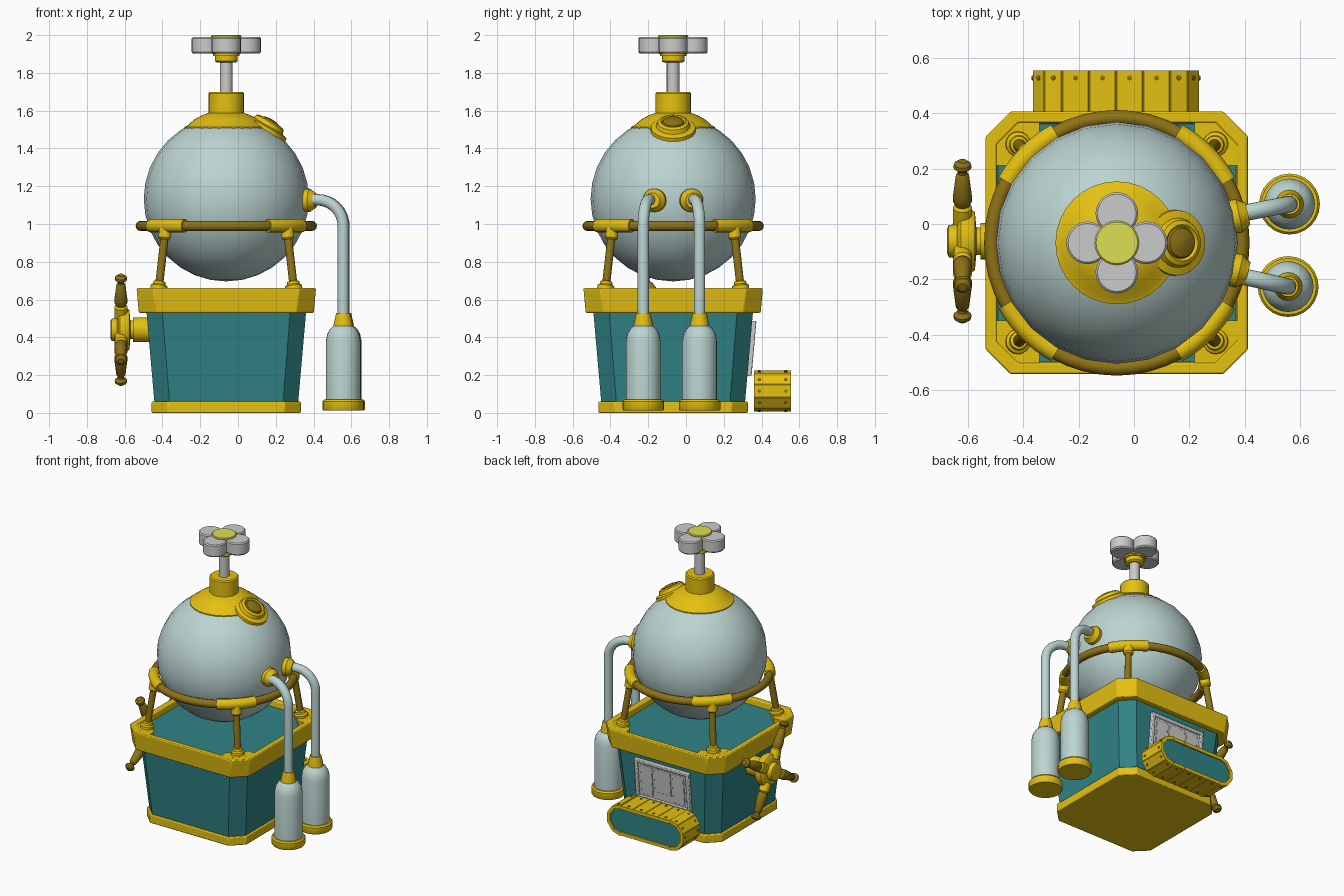
import bpy, bmesh, math
from mathutils import Vector, Matrix

if "Cube" in bpy.data.objects:
    bpy.data.objects.remove(bpy.data.objects["Cube"])

CX, CY = -0.062, -0.068
T, R = Matrix.Translation, Matrix.Rotation
AXIS = T((CX, CY, 0))


def material(name, rgb):
    m = bpy.data.materials.new(name)
    m.diffuse_color = (*rgb, 1)
    m.use_nodes = True
    m.node_tree.nodes["Principled BSDF"].inputs["Base Color"].default_value = m.diffuse_color
    return m


BRASS = material("brass", (0.78, 0.53, 0.006))
BRONZE = material("bronze", (0.27, 0.17, 0.008))
TEAL = material("teal", (0.03, 0.23, 0.24))
PALE = material("pale_blue", (0.50, 0.66, 0.64))
LIME = material("lime", (0.72, 0.74, 0.09))


def loft(name, rings, mat=None, closed=False, m=Matrix(), bevel=0):
    """Skin a list of equal-sized rings; closed joins last to first."""
    bm = bmesh.new()
    vs = [[bm.verts.new(m @ Vector(p)) for p in r] for r in rings]
    n = len(rings[0])
    for a, b in zip(vs, vs[1:] + vs[:1] if closed else vs[1:]):
        for i in range(n):
            bm.faces.new((a[i], a[(i + 1) % n], b[(i + 1) % n], b[i]))
    if not closed:
        bm.faces.new(vs[0])
        bm.faces.new(vs[-1])
    bmesh.ops.recalc_face_normals(bm, faces=bm.faces)
    me = bpy.data.meshes.new(name)
    bm.to_mesh(me)
    bm.free()
    ob = bpy.data.objects.new(name, me)
    bpy.context.collection.objects.link(ob)
    if mat:
        me.materials.append(mat)
    if bevel:
        b = ob.modifiers.new("bevel", 'BEVEL')
        b.width, b.segments = bevel, 2
    return ob


def circle(r, z, n):
    return [(r * math.cos(2 * math.pi * i / n), r * math.sin(2 * math.pi * i / n), z) for i in range(n)]


def lathe(name, profile, mat=None, m=AXIS, n=24):
    return loft(name, [circle(max(r, 0.001), z, n) for r, z in profile], mat, m=m)


def sweep(name, pts, normal, r, mat, closed=False, n=12):
    pts, rings = [Vector(p) for p in pts], []
    for i, p in enumerate(pts):
        a = pts[i - 1] if closed or i else p
        b = pts[(i + 1) % len(pts)] if closed or i < len(pts) - 1 else p
        v = (b - a).normalized().cross(normal)
        rings.append([p + r * (math.cos(k * math.tau / n) * normal + math.sin(k * math.tau / n) * v) for k in range(n)])
    return loft(name, rings, mat, closed)


def box(name, c, s, mat=None, m=Matrix(), bevel=0):
    x, y, z = (v / 2 for v in s)
    rings = [[(-x, -y, k), (x, -y, k), (x, y, k), (-x, y, k)] for k in (-z, z)]
    return loft(name, rings, mat, m=m @ T(c), bevel=bevel)


def octagon(h, c, z):
    k = h - c
    return [(h, -k, z), (h, k, z), (k, h, z), (-k, h, z), (-h, k, z), (-h, -k, z), (-k, -h, z), (k, -h, z)]


def along(p, d):
    return T(p) @ Vector(d).to_track_quat('Z', 'Y').to_matrix().to_4x4()


# Tapered body, base plate and hollow top rim
loft("base_plate", [octagon(0.395, 0.085, 0), octagon(0.395, 0.085, 0.06)], BRASS, m=AXIS, bevel=0.006)
loft("body", [octagon(0.38, 0.08, 0.05), octagon(0.43, 0.085, 0.62)], TEAL, m=AXIS)
loft("top_rim", [octagon(0.42, 0.08, 0.53), octagon(0.463, 0.09, 0.53), octagon(0.475, 0.09, 0.66),
                 octagon(0.435, 0.08, 0.66), octagon(0.428, 0.08, 0.60)], BRASS, True, AXIS, 0.006)

# Corner pads, struts and sleeves holding the sphere
RING_R, RING_Z = 0.453, 0.99


def ring_point(a):
    return (CX + RING_R * math.cos(a), CY + RING_R * math.sin(a), RING_Z)


UP = Vector((0, 0, 1))
sweep("support_ring", [ring_point(i * math.tau / 48) for i in range(48)], UP, 0.027, BRONZE, True)
PAD = [(0.28, 0.44), (0.28, 0.39), (0.39, 0.28), (0.44, 0.28), (0.44, 0.37), (0.37, 0.44)]
for k in range(4):
    q = AXIS @ R(k * math.pi / 2, 4, 'Z')
    loft("corner_pad", [[(x, y, z) for x, y in PAD] for z in (0.60, 0.656)], BRASS, m=q)
    foot, head = Vector((0.358, 0.358, 0.655)), Vector((0.32, 0.32, 0.99))
    s = q @ along(foot, head - foot)
    lathe("strut", [(0.022, 0), (0.022, 0.33)], BRONZE, s, 12)
    lathe("strut_foot", [(0.045, 0), (0.045, 0.018), (0.034, 0.026), (0.032, 0.04), (0.022, 0.045)], BRASS, s, 16)
    lathe("strut_collar", [(0.024, 0.265), (0.034, 0.275), (0.034, 0.335)], BRASS, s, 12)
    mid = math.pi / 4 + k * math.pi / 2
    sweep("ring_sleeve", [ring_point(mid + math.radians(d)) for d in range(-16, 17, 4)], UP, 0.036, BRASS)

# Sphere
bpy.ops.mesh.primitive_uv_sphere_add(segments=24, ring_count=16, radius=0.437, location=(CX, CY, 1.133))
sphere = bpy.context.object
sphere.name = "sphere_tank"
sphere.data.materials.append(PALE)

# Dome cap with side porthole and neck
lathe("dome_cap", [(0.20, 1.49), (0.222, 1.50), (0.222, 1.514), (0.205, 1.522), (0.17, 1.553),
                   (0.13, 1.575), (0.09, 1.59)], BRASS, n=32)
d = Vector((0.215, 0, 0.375)).normalized()
port = along(Vector((CX, CY, 1.133)) + d * 0.425, d)
lathe("porthole_frame", [(0.12, -0.01), (0.118, 0.012), (0.09, 0.02), (0.082, 0.042), (0.066, 0.05),
                         (0.058, 0.04)], BRASS, port)
lathe("porthole_lens", [(0.06, 0.035), (0.052, 0.05), (0.03, 0.058), (0, 0.061)], BRONZE, port)
lathe("neck", [(0.094, 1.56), (0.094, 1.692), (0.086, 1.70), (0.03, 1.70)], BRASS)

# Stem and flower-shaped tap
lathe("stem", [(0.034, 1.69), (0.034, 1.88)], n=16)
lathe("tap_collar", [(0.05, 1.855), (0.06, 1.862), (0.06, 1.89), (0.07, 1.89), (0.07, 1.91)], BRASS)
for k in range(4):
    lathe("tap_petal", [(0.07, 1.902), (0.077, 1.91), (0.077, 1.983), (0.07, 1.99)],
          m=AXIS @ R(k * math.pi / 2, 4, 'Z') @ T((0.106, 0, 0)))
lathe("tap_centre", [(0.075, 1.90), (0.08, 1.995), (0.075, 2.0)], LIME)

# Two bottles piped into the sphere
for bx, by, fy in ((0.562, 0.072, 0.03), (0.557, -0.226, -0.18)):
    b = T((bx, by, 0))
    lathe("bottle_base", [(0.105, 0.012), (0.11, 0.02), (0.11, 0.06), (0.102, 0.07)], BRASS, b)
    lathe("bottle", [(0.092, 0.06), (0.092, 0.38), (0.084, 0.42), (0.068, 0.446), (0.045, 0.465)], PALE, b)
    lathe("bottle_neck", [(0.052, 0.455), (0.05, 0.47), (0.037, 0.53), (0.028, 0.53)], BRASS, b, 16)
    start, top = Vector((0.35, fy, 1.128)), Vector((bx, by, 1.128))
    h = (top - start).normalized()
    bend = 0.14
    path = [start] + [top + h * bend * (math.sin(a) - 1) + UP * bend * (math.cos(a) - 1)
                      for a in (i * math.pi / 16 for i in range(9))] + [Vector((bx, by, 0.5))]
    sweep("pipe", path, h.cross(UP), 0.03, PALE, n=16)
    out = Vector((0.44, fy - CY, 0))
    lathe("pipe_flange", [(0.06, -0.09), (0.062, -0.02), (0.052, -0.008), (0.04, 0.012), (0.028, 0.012)], BRASS,
          along((0.40, fy + 0.005, 1.125), out))

# Four-handled valve wheel on the left side
HUB = Vector((-0.47, -0.062, 0.44))
lathe("valve_hub", [(0.066, 0), (0.066, 0.085), (0.05, 0.085), (0.05, 0.10), (0.105, 0.105), (0.112, 0.115),
                    (0.112, 0.155), (0.10, 0.165), (0.062, 0.17), (0.058, 0.20), (0.045, 0.205)],
      BRASS, along(HUB, (-1, 0, 0)))
for k in range(4):
    a = T((-0.62, HUB.y, HUB.z)) @ R(math.radians(30 + 90 * k), 4, 'X')
    lathe("valve_socket", [(0.035, 0.08), (0.035, 0.14), (0.026, 0.15)], BRASS, a, 12)
    lathe("valve_handle", [(0.024, 0.145), (0.034, 0.165), (0.034, 0.19), (0.024, 0.275), (0.017, 0.283),
                           (0.018, 0.295), (0.033, 0.308), (0.031, 0.322), (0.016, 0.334)], BRONZE, a, 12)

# Grey hatch on the sloped back face
hatch = T((CX, 0.342, 0.343)) @ R(math.radians(-5.1), 4, 'X')
box("hatch_plate", (0, 0, 0), (0.40, 0.014, 0.27), m=hatch)
for s in (-1, 1):
    box("hatch_stile", (s * 0.202, 0.005, 0), (0.026, 0.026, 0.29), m=hatch, bevel=0.005)
    box("hatch_rail", (0, 0.005, s * 0.132), (0.43, 0.025, 0.026), m=hatch, bevel=0.005)
    box("hatch_door", (s * 0.125, 0.004, 0), (0.09, 0.018, 0.21), m=hatch, bevel=0.004)
box("hatch_centre", (0, 0.004, 0.02), (0.13, 0.018, 0.17), m=hatch, bevel=0.004)

# Tread unit behind the body: teal core, slats and bolts
TR, HALF, MIDY = 0.105, 0.195, 0.458
track = T((CX - 0.003, MIDY, 0.116))
outline = [(s * (HALF + 0.09 * math.cos(a)), 0.09 * s * math.sin(a))
           for s in (1, -1) for a in (math.radians(d) for d in range(-90, 91, 18))]
loft("tread_core", [[(x, y, z) for x, z in outline] for y in (-0.088, 0.088)], TEAL, m=track)
frames = []
for side in (0, 1):
    flip = R(side * math.pi, 4, 'Y')
    frames += [(flip @ T(((i - 1.5) * HALF / 2, 0, 0)), HALF / 2, HALF / 2) for i in range(4)]
    end = 2 * math.tan(math.radians(18))
    frames += [(flip @ T((HALF, 0, 0)) @ R(math.radians(18 + 36 * i), 4, 'Y'), end * (TR - 0.024), end * TR)
               for i in range(5)]
for f, wi, wo in frames:
    rings = [[(-w / 2, -0.097, z), (w / 2, -0.097, z), (w / 2, 0.097, z), (-w / 2, 0.097, z)]
             for w, z in ((wi - 0.001, TR - 0.024), (wo - 0.001, TR - 0.003), (wo - 0.007, TR))]
    loft("tread_slat", rings, BRASS, m=track @ f)
    for y in (-0.07, 0.07):
        lathe("tread_bolt", [(0.009, TR - 0.004), (0.009, TR + 0.003), (0.006, TR + 0.005)], BRONZE,
              track @ f @ T((0, y, 0)), 8)

# Smooth shading with crisp edges
bpy.ops.object.select_all(action='SELECT')
bpy.context.view_layer.objects.active = sphere
bpy.ops.object.shade_smooth_by_angle(angle=math.radians(35))
